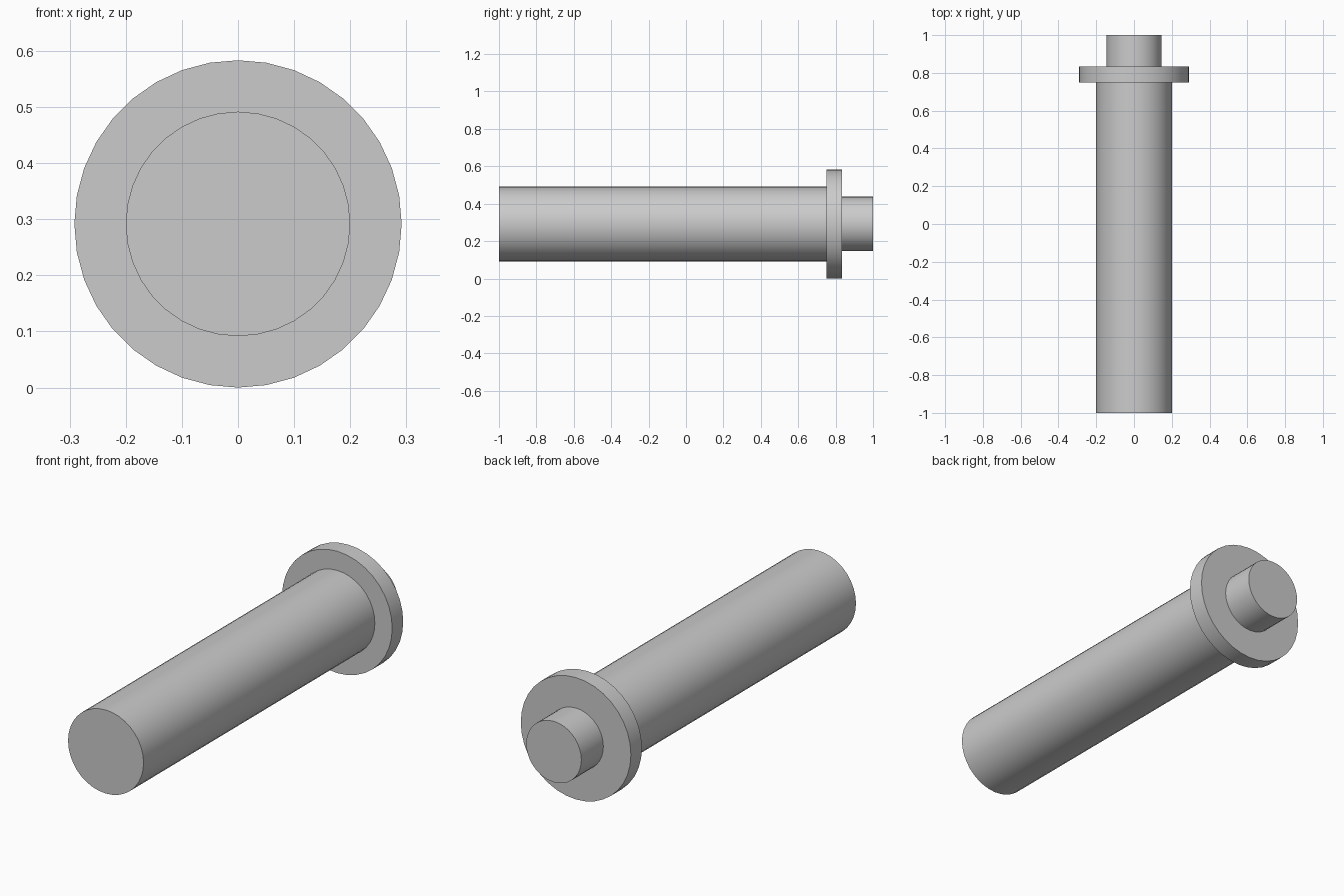
import bpy
import math

cube = bpy.data.objects.get("Cube")
if cube:
    bpy.data.objects.remove(cube, do_unlink=True)

# Single plain grey
grey = bpy.data.materials.new("plain grey")
grey.use_nodes = True
colour = (0.6, 0.6, 0.6, 1)
grey.diffuse_color = colour
grey.node_tree.nodes["Principled BSDF"].inputs["Base Color"].default_value = colour

UNIT = 1 / 12
FLANGE_RADIUS = 3.5 * UNIT


def rod(name, radius, y_start, y_end):
    """Smooth cylinder lying along the y axis."""
    bpy.ops.mesh.primitive_cylinder_add(
        vertices=36, radius=radius, depth=y_end - y_start,
        location=(0, (y_start + y_end) / 2, FLANGE_RADIUS),
        rotation=(math.pi / 2, 0, 0))
    obj = bpy.context.object
    obj.name = name
    obj.data.materials.append(grey)
    bpy.ops.object.shade_smooth_by_angle(angle=math.radians(30))
    return obj


# Long shaft, collar and short end stub
rod("shaft", 2.4 * UNIT, -1, 9 * UNIT)
rod("flange", FLANGE_RADIUS, 9 * UNIT, 10 * UNIT)
rod("end_stub", 1.75 * UNIT, 10 * UNIT, 1)
